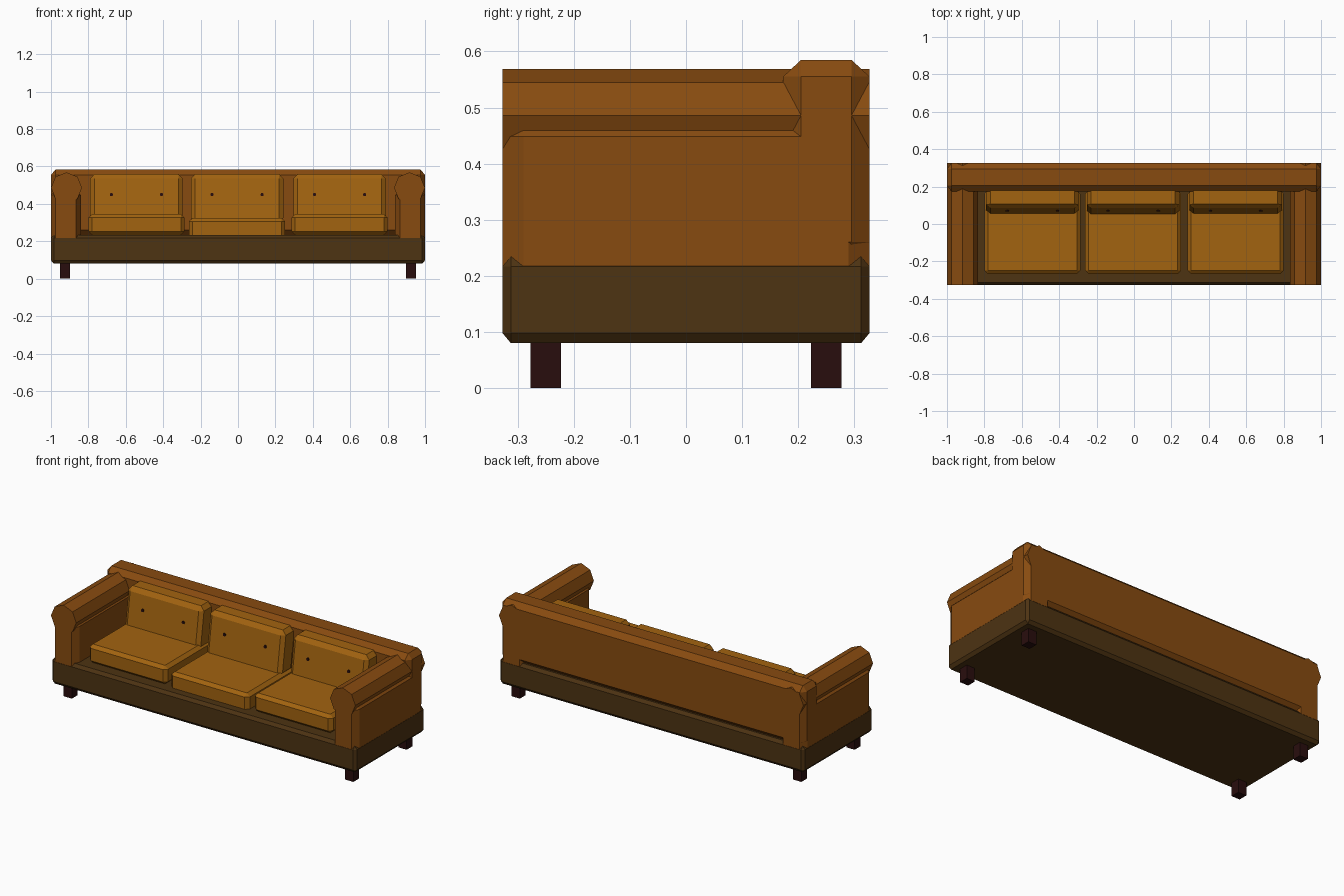
import bpy, bmesh, math
from mathutils import Matrix

if "Cube" in bpy.data.objects:
    bpy.data.objects.remove(bpy.data.objects["Cube"])


def material(name, rgb):
    m = bpy.data.materials.new(name)
    m.diffuse_color = (*rgb, 1.0)
    m.use_nodes = True
    m.node_tree.nodes["Principled BSDF"].inputs["Base Color"].default_value = m.diffuse_color
    return m


TAN = material("cushion tan leather", (0.36, 0.125, 0.005))
BROWN = material("body brown leather", (0.245, 0.07, 0.005))
DARK = material("base dark brown", (0.075, 0.033, 0.006))
WOOD = material("leg dark wood", (0.022, 0.004, 0.004))


def finish(name, bm, mat):
    bmesh.ops.recalc_face_normals(bm, faces=bm.faces)
    me = bpy.data.meshes.new(name)
    bm.to_mesh(me)
    bm.free()
    me.materials.append(mat)
    ob = bpy.data.objects.new(name, me)
    bpy.context.collection.objects.link(ob)
    return ob


def box(name, mat, lo, hi, chamfer=None, lean=0.0):
    """Box from lo to hi, with a separate chamfer size per axis; lean shears y by z."""
    bm = bmesh.new()
    bmesh.ops.create_cube(bm, size=2)
    if chamfer:
        bmesh.ops.bevel(bm, geom=bm.edges[:], offset=0.5, segments=1,
                        affect='EDGES', profile=0.5)
    for v in bm.verts:
        for i in range(3):
            c, h = (lo[i] + hi[i]) / 2, (hi[i] - lo[i]) / 2
            inset = chamfer[i] if chamfer and abs(v.co[i]) < 0.75 else 0
            v.co[i] = c + math.copysign(h - inset, v.co[i])
        v.co.y += lean * (v.co.z - lo[2])
    return finish(name, bm, mat)


def cylinder(name, mat, centre, radius, length, sides):
    """Cylinder running along y."""
    bm = bmesh.new()
    bmesh.ops.create_cone(bm, cap_ends=True, segments=sides, radius1=radius,
                          radius2=radius, depth=length,
                          matrix=Matrix.Translation(centre) @ Matrix.Rotation(math.pi / 2, 4, 'X'))
    return finish(name, bm, mat)


# Base frame
box("base", DARK, (-1, -0.327, 0.08), (1, 0.327, 0.235), (0.015, 0.015, 0.018))

# Backrest
box("backrest", BROWN, (-1, 0.173, 0.23), (1, 0.327, 0.585), (0.025, 0.032, 0.03))

# Arms with rolled tops, and legs
for side, s in (("left", -1), ("right", 1)):
    x0, x1 = sorted((s * 0.84, s * 1.0))
    box(side + "_arm_panel", BROWN, (x0, -0.327, 0.193), (x1, 0.327, 0.473),
        (0.025, 0.037, 0.025))
    cylinder(side + "_arm_roll", BROWN, (s * 0.917, 0, 0.486), 0.083, 0.654, 8)
    for end, t in (("front", -1), ("back", 1)):
        box(f"{end}_{side}_leg", WOOD, (s * 0.925 - 0.027, t * 0.25 - 0.027, 0),
            (s * 0.925 + 0.027, t * 0.25 + 0.027, 0.09))

# Cushions: the middle seat sits slightly lower
LEAN = 0.15
for name, x, drop in (("left", -0.543, 0), ("middle", -0.005, 0.02), ("right", 0.543, 0)):
    box(name + "_seat_cushion", TAN, (x - 0.257, -0.268, 0.235 - drop),
        (x + 0.257, 0.18, 0.345 - drop), (0.02, 0.02, 0.018))
    box(name + "_back_cushion", TAN, (x - 0.247, 0.05, 0.3),
        (x + 0.247, 0.165, 0.56), (0.022, 0.018, 0.025), LEAN)
    # Buttons on the leaning face
    for i, dx in enumerate((-0.134, 0.134)):
        cylinder(f"{name}_button_{i + 1}", WOOD,
                 (x + dx, 0.05 + LEAN * 0.15, 0.45), 0.009, 0.01, 8)
